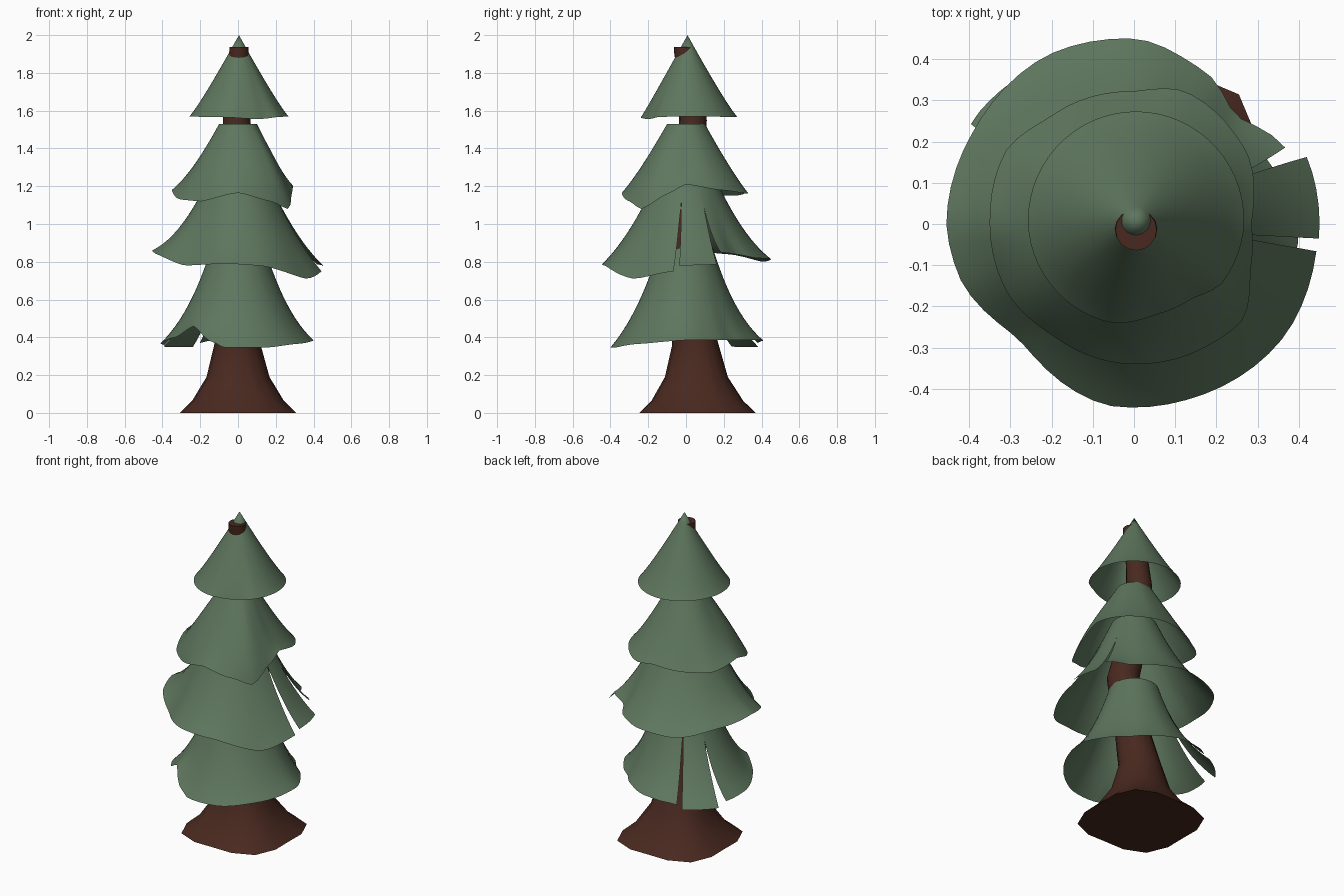
import bpy, bmesh, math

if "Cube" in bpy.data.objects:
    bpy.data.objects.remove(bpy.data.objects["Cube"])


def material(name, col):
    m = bpy.data.materials.new(name)
    m.diffuse_color = (*col, 1)
    m.use_nodes = True
    m.node_tree.nodes["Principled BSDF"].inputs["Base Color"].default_value = m.diffuse_color
    return m


GREEN = material("pine green", (0.112, 0.182, 0.112))
BROWN = material("bark brown", (0.066, 0.022, 0.014))


def finish(bm, name, mat, angle):
    bmesh.ops.remove_doubles(bm, verts=bm.verts, dist=0.0005)
    me = bpy.data.meshes.new(name)
    bm.to_mesh(me)
    bm.free()
    me.materials.append(mat)
    ob = bpy.data.objects.new(name, me)
    bpy.context.collection.objects.link(ob)
    bpy.ops.object.select_all(action='DESELECT')
    ob.select_set(True)
    bpy.context.view_layer.objects.active = ob
    bpy.ops.object.shade_smooth_by_angle(angle=math.radians(angle))


def rim_at(keys, a):
    """Periodic blend of (angle, radius, height) rim keys."""
    ks = sorted((k[0] % 360, k[1], k[2]) for k in keys)
    ks = [(ks[-1][0] - 360, *ks[-1][1:])] + ks + [(ks[0][0] + 360, *ks[0][1:])]
    a %= 360
    for p, q in zip(ks, ks[1:]):
        if p[0] <= a <= q[0]:
            u = (a - p[0]) / (q[0] - p[0])
            u = 0.5 * u + 0.5 * u * u * (3 - 2 * u)
            return p[1] + (q[1] - p[1]) * u, p[2] + (q[2] - p[2]) * u


def tier(name, top, bend, keys, slits=(), cx=0.0, cy=0.0, rows=12, droop=0.0, zref=0.0):
    """Thin skirt: curved profile from top ring to a wavy rim, split by slits
    given as (angle, half width at rim, start along the profile, widening power)."""
    bm = bmesh.new()
    cuts = list(slits) if slits else [(0, 0, 1, 1)]

    def gap(s, t):
        return s[1] * (max(0, t - s[2]) / max(1 - s[2], .01)) ** s[3]

    for i, s in enumerate(cuts):
        e = cuts[(i + 1) % len(cuts)]
        span = (e[0] - s[0]) % 360 or 360
        cols = max(4, round(span / 6))
        prev = None
        for c in range(cols + 1):
            u = c / cols
            line = []
            for r in range(rows + 1):
                t = r / rows
                gs, ge = gap(s, t), gap(e, t)
                a = s[0] + gs + (span - gs - ge) * u
                rr, rz = rim_at(keys, s[0] + s[1] + (span - s[1] - e[1]) * u)
                # both lips of a slit share points above its start
                k = s if c == 0 else e
                if slits and c in (0, cols) and t <= k[2]:
                    a = k[0]
                    rr, rz = rim_at(keys, a)
                b0, b1, b2 = (1 - t) ** 2, 2 * t * (1 - t), t * t
                rad = b0 * top[0] + b1 * (bend[0] + droop * (zref - rz)) + b2 * rr
                z = b0 * top[1] + b1 * bend[1] + b2 * rz
                w = math.radians(a)
                line.append(bm.verts.new((cx + rad * math.cos(w), cy + rad * math.sin(w), z)))
            if prev:
                for r in range(rows):
                    bm.faces.new((prev[r], prev[r + 1], line[r + 1], line[r]))
            prev = line
    finish(bm, name, GREEN, 60)


# foliage tiers, top to bottom
tier("top_tier", (0.0, 2.0), (0.2, 1.64),
     [(0, .262, 1.57), (90, .265, 1.565), (180, .262, 1.57), (-105, .255, 1.565),
      (-76, .232, 1.557), (-55, .232, 1.557), (-36, .258, 1.567)], cx=.005, cy=.008)
tier("upper_tier", (0.1, 1.53), (0.245, 1.27),
     [(180, .35, 1.18), (150, .358, 1.15), (128, .33, 1.15), (90, .322, 1.17), (70, .345, 1.16),
      (34, .325, 1.18), (0, .285, 1.21), (-19, .30, 1.16), (-42, .352, 1.08), (-60, .345, 1.12),
      (-90, .34, 1.165), (-126, .335, 1.12), (-152, .35, 1.13)], droop=.5, zref=1.17)
tier("middle_tier", (0.13, 1.30), (0.285, .94),
     [(180, .455, .86), (-165, .445, .84), (-135, .395, .78), (-97, .445, .79), (-75, .445, .78),
      (-37, .455, .71), (-8, .447, .75), (-4, .45, .78), (21, .45, .785), (27, .41, .85),
      (47, .36, .84), (65, .408, .82), (90, .45, .815), (118, .46, .80), (150, .45, .84)],
     slits=[(-6.5, 2, .33, .4), (24, 2.8, .33, 1)])
tier("bottom_tier", (0.14, .88), (0.25, .52),
     [(180, .41, .37), (-150, .38, .40), (-131, .355, .46), (-112, .39, .38), (-100, .40, .345),
      (-70, .405, .345), (-40, .40, .365), (0, .40, .385), (25, .36, .385), (45, .335, .385),
      (65, .36, .385), (90, .405, .385), (112, .43, .38), (118, .43, .37), (122, .45, .35),
      (148, .465, .35), (158, .42, .36)],
     slits=[(120, 2, .3, .4), (153, 4.5, .3, 1)])

# trunk: leaning stack of rings with a flared foot
bm = bmesh.new()
N = 16
prev = None
for z, x, y, r, w in [(0, 0, .06, .333, .08), (.065, 0, .06, .255, .05),
                      (.19, 0, .055, .17, .02), (.36, -.003, .05, .123, 0), (.6, .02, .01, .1, 0),
                      (.95, .055, -.03, .093, 0), (1.25, .01, .02, .082, 0),
                      (1.55, -.007, .037, .073, 0), (1.75, 0, .022, .062, 0),
                      (1.9, .005, -.01, .052, 0), (1.938, .005, -.014, .05, 0)]:
    ring = []
    for i in range(N):
        a = math.tau * i / N
        k = r * (1 - w * math.cos(4 * a))
        ring.append(bm.verts.new((x + k * math.cos(a), y + k * math.sin(a), z)))
    if prev:
        for i in range(N):
            j = (i + 1) % N
            bm.faces.new((prev[i], prev[j], ring[j], ring[i]))
    else:
        bm.faces.new(ring[::-1])
    prev = ring
bm.faces.new(prev)
finish(bm, "trunk", BROWN, 45)

# face the skirts outward
for ob in bpy.data.objects:
    if ob.name.endswith("tier"):
        bm = bmesh.new()
        bm.from_mesh(ob.data)
        flip = [f for f in bm.faces if f.normal.dot((f.calc_center_median().x, f.calc_center_median().y, .05)) < 0]
        if len(flip) > len(bm.faces) / 2:
            bmesh.ops.reverse_faces(bm, faces=bm.faces)
        bm.to_mesh(ob.data)
        bm.free()
